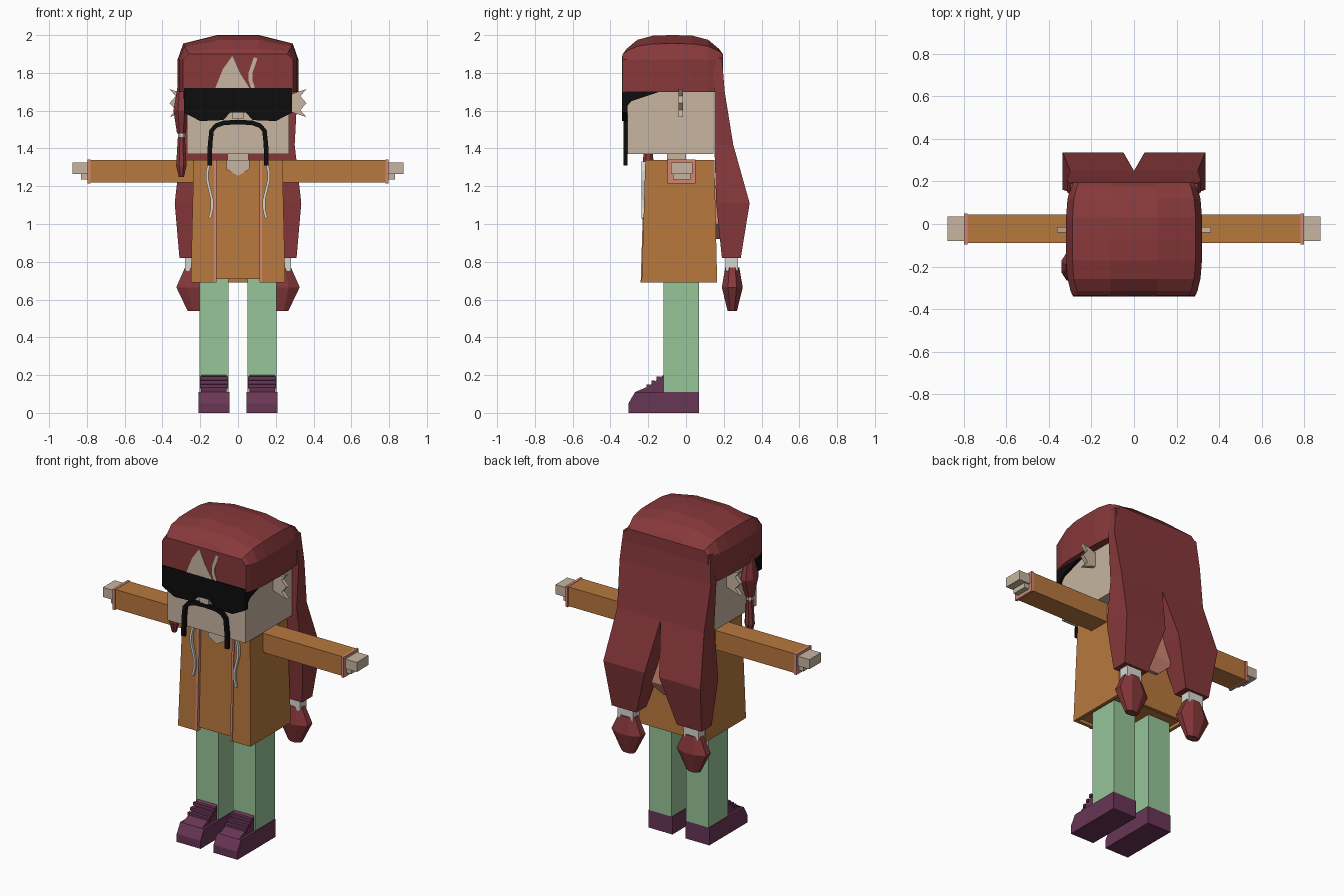
import bpy
import bmesh
from math import sin, cos, pi
from mathutils import Vector

default_cube = bpy.data.objects.get("Cube")
if default_cube:
    bpy.data.objects.remove(default_cube, do_unlink=True)


def material(name, *srgb):
    color = [*(((channel + .055) / 1.055) ** 2.4 for channel in srgb), 1]
    made = bpy.data.materials.new(name)
    made.use_nodes = True
    made.diffuse_color = color
    made.node_tree.nodes["Principled BSDF"].inputs["Base Color"].default_value = color
    return made


HAIR = material("dark red hair", .53, .22, .23)
COAT = material("orange cloth", .72, .47, .24)
SKIN = material("beige skin", .78, .71, .63)
GREEN = material("green trousers", .59, .77, .6)
PLUM = material("plum leather", .41, .21, .33)
BLACK = material("black", .05, .05, .05)
PINK = material("pink trim", .82, .53, .46)
CORD = material("pale grey cord", .84, .84, .82)


def loft(name, rings, mat, mirror=False):
    bm = bmesh.new()
    loops = [[bm.verts.new(point) for point in ring] for ring in rings]
    count = len(loops[0])
    for lower, upper in zip(loops, loops[1:]):
        for i in range(count):
            j = (i + 1) % count
            bm.faces.new((lower[i], lower[j], upper[j], upper[i]))
    bm.faces.new(loops[0])
    bm.faces.new(loops[-1])
    bmesh.ops.recalc_face_normals(bm, faces=bm.faces)
    mesh = bpy.data.meshes.new(name)
    bm.to_mesh(mesh)
    bm.free()
    mesh.materials.append(mat)
    part = bpy.data.objects.new(name, mesh)
    bpy.context.collection.objects.link(part)
    if mirror:
        part.modifiers.new("Mirror", 'MIRROR').use_mirror_merge = False


def rectangle(z, left, right, front, back):
    return [(left, front, z), (right, front, z), (right, back, z), (left, back, z)]


def box(name, xs, ys, zs, mat, mirror=False):
    loft(name, [rectangle(z, *xs, *ys) for z in zs], mat, mirror)


def front_plate(name, outline, ys, mat, mirror=False):
    loft(name, [[(x, y, z) for x, z in outline] for y in ys], mat, mirror)


def side_plate(name, outline, xs, mat, mirror=False):
    loft(name, [[(x, y, z) for y, z in outline] for x in xs], mat, mirror)


def ribbon(name, path, half_width, ys, mat, mirror=False):
    """A flat strip of constant width that follows a path across the front."""
    path = [Vector(point) for point in path]
    left, right = [], []
    for i, point in enumerate(path):
        following = path[min(i + 1, len(path) - 1)]
        along = (following - path[max(i - 1, 0)]).normalized()
        across = Vector((-along.y, along.x)) * half_width
        left.append(point + across)
        right.append(point - across)
    front_plate(name, left + right[::-1], ys, mat, mirror)


def octagon(z, x, y, radius_x, radius_y):
    angles = [(i + .5) * pi / 4 for i in range(8)]
    return [(x + radius_x * cos(a), y + radius_y * sin(a), z) for a in angles]


# Legs and shoes
ANKLE = .11
INSTEP = -.12
box("trouser_leg", (.05, .205), (INSTEP, .07), (ANKLE, .71), GREEN, mirror=True)
toe = [(-.305, 0), (-.305, .05), (-.27, ANKLE)]
heel = [(.07, ANKLE), (.07, 0)]
side_plate("shoe", toe + heel, (.045, .21), PLUM, mirror=True)
tongue = [(-.27, ANKLE), (-.2, .14), (INSTEP, .2), (INSTEP, ANKLE)]
side_plate("shoe_tongue", tongue, (.06, .195), PLUM, mirror=True)
for i in range(3):
    lace_y = -.2 + .027 * i
    lace_z = .14 + .021 * i
    box(f"shoe_lace_{i}", (.053, .202), (lace_y - .01, lace_y + .01),
        (lace_z - .01, lace_z + .01), PLUM, mirror=True)

# Open coat shell around an inner shirt
HEM, COLLAR = .69, 1.34
OPENING = .12
CLOTH = .02


def coat_ring(z, width, front, back):
    outer = [(OPENING, front), (width, front), (width, back)]
    inner = [(width - CLOTH, back - CLOTH), (width - CLOTH, front + CLOTH),
             (OPENING, front + CLOTH)]
    outline = outer + [(-x, y) for x, y in outer[::-1] + inner[::-1]][:3]
    outline += [(-x, y) for x, y in inner[::-1]] + inner
    return [(x, y, z) for x, y in outline]


loft("coat", [coat_ring(HEM, .25, -.235, .165), coat_ring(COLLAR, .235, -.215, .15)], COAT)
loft("inner_shirt", [rectangle(HEM + CLOTH, -.24, .24, -.222, .155),
                     rectangle(COLLAR, -.22, .22, -.202, .14)], COAT)
edges = (OPENING - .007, OPENING + .007)
loft("coat_edge_trim", [rectangle(HEM, *edges, -.24, -.21),
                        rectangle(COLLAR, *edges, -.22, -.19)], PINK, mirror=True)
loft("hood_lining", [rectangle(.92, -.03, .03, .15, .18), rectangle(1, -.12, .12, .15, .22),
                     rectangle(1.2, -.1, .1, .14, .2)], PINK)
waves = [(.15 + .014 * sin(i * pi / 3), COLLAR - .01 - .05 * i) for i in range(7)]
ribbon("drawstring", waves, .007, (-.235, -.21), CORD, mirror=True)

# Arms, cuffs and hands
WRIST = .79
box("sleeve", (.2, WRIST), (-.09, .045), (1.22, COLLAR), COAT, mirror=True)
box("cuff", (WRIST - .008, WRIST + .008), (-.097, .05), (1.214, 1.342), PINK, mirror=True)
box("hand", (WRIST, .877), (-.08, .035), (1.265, 1.325), SKIN, mirror=True)
box("fingers", (WRIST, .83), (-.07, .025), (1.235, 1.27), SKIN, mirror=True)

# Neck, head and spiky ears
FACE = -.31
BROW = 1.72
box("neck", (-.055, .055), (-.1, 0), (1.3, 1.38), SKIN)
front_plate("neckline", [(0, COLLAR), (0, 1.255), (.06, 1.29), (.06, COLLAR)],
            (-.212, -.2), SKIN, mirror=True)
box("head", (-.27, .27), (FACE, .145), (1.37, 1.8), SKIN)
box("nose", (-.03, .03), (FACE - .025, FACE), (1.555, 1.61), SKIN)
spikes = [(.33 if i % 2 else .362, 1.64 + .037 * i) for i in range(-2, 3)]
front_plate("ear", [(.26, 1.6)] + spikes + [(.26, 1.68)], (-.04, -.015), SKIN, mirror=True)

# Wraparound glasses
TEMPLE = .287
LENS = FACE - .03
lens = [(0, BROW), (TEMPLE, BROW), (TEMPLE, 1.59), (.2, 1.545), (.08, 1.55), (.04, 1.59), (0, 1.59)]
front_plate("glasses_front", lens, (LENS, FACE), BLACK, mirror=True)
wing = [(LENS, BROW), (-.14, BROW), (-.14, 1.7), (-.29, 1.65), (LENS, 1.59)]
side_plate("glasses_side", wing, (TEMPLE - .025, TEMPLE), BLACK, mirror=True)

# Drooping moustache
turns = [i * pi / 8 for i in range(5)]
droop = [(.148 * sin(a) ** .7, 1.42 + .12 * cos(a) ** .5) for a in turns]
ribbon("moustache", droop + [(.15, FACE + 1.62)], .012, (FACE - .02, FACE), BLACK, mirror=True)


# Hair cap: an arched section swept from front to back
def cap_ring(t):
    falloff = t ** 4
    width = .32 - .03 * falloff
    crown = 2 - .1 * falloff
    shoulder = crown - .045 * (1 - falloff)
    half = [(width, 1.7), (width, 1.87), (width - .03, shoulder), (.11, crown)]
    outline = half + [(-x, z) for x, z in half[::-1]]
    return [(x, .265 * t - .07, z) for x, z in outline]


loft("hair_cap", [cap_ring(sin(i * pi / 8)) for i in range(-4, 5)], HAIR)
PAINT = (-.338, -.33)
front_plate("forehead_gap", [(-.12, BROW), (-.08, 1.82), (-.03, 1.89), (.01, 1.8), (.06, BROW)],
            PAINT, SKIN)
lock = [(.08 - .016 * sin(i * pi / 3), BROW + .04 * i) for i in range(5)]
ribbon("fringe_parting", lock, .01, PAINT, SKIN)

# Long back hair splitting into two tied tails
loft("hair_tail", [rectangle(1.88, 0, .3, .14, .19), rectangle(1.7, 0, .315, .15, .205),
                   rectangle(1.42, 0, .3, .15, .25), rectangle(1.11, .05, .335, .16, .337),
                   rectangle(.82, .14, .31, .19, .29)], HAIR, mirror=True)
box("hair_tie", (.175, .28), (.21, .275), (.75, .83), CORD, mirror=True)
knot = (.225, .245)
loft("hair_tassel", [octagon(.54, *knot, .045, .027), octagon(.665, *knot, .11, .06),
                     octagon(.77, *knot, .06, .04)], HAIR, mirror=True)

# Small braid beside the right cheek
strand = (-.3, -.2)
loft("side_braid", [octagon(1.74, *strand, .02, .03), octagon(1.6, *strand, .045, .07),
                    octagon(1.48, *strand, .025, .03)], HAIR)
loft("braid_tie", [octagon(z, *strand, .02, .022) for z in (1.45, 1.49)], CORD)
loft("braid_end", [octagon(1.46, *strand, .02, .025), octagon(1.31, *strand, .03, .03),
                   octagon(1.25, *strand, .015, .015)], HAIR)
